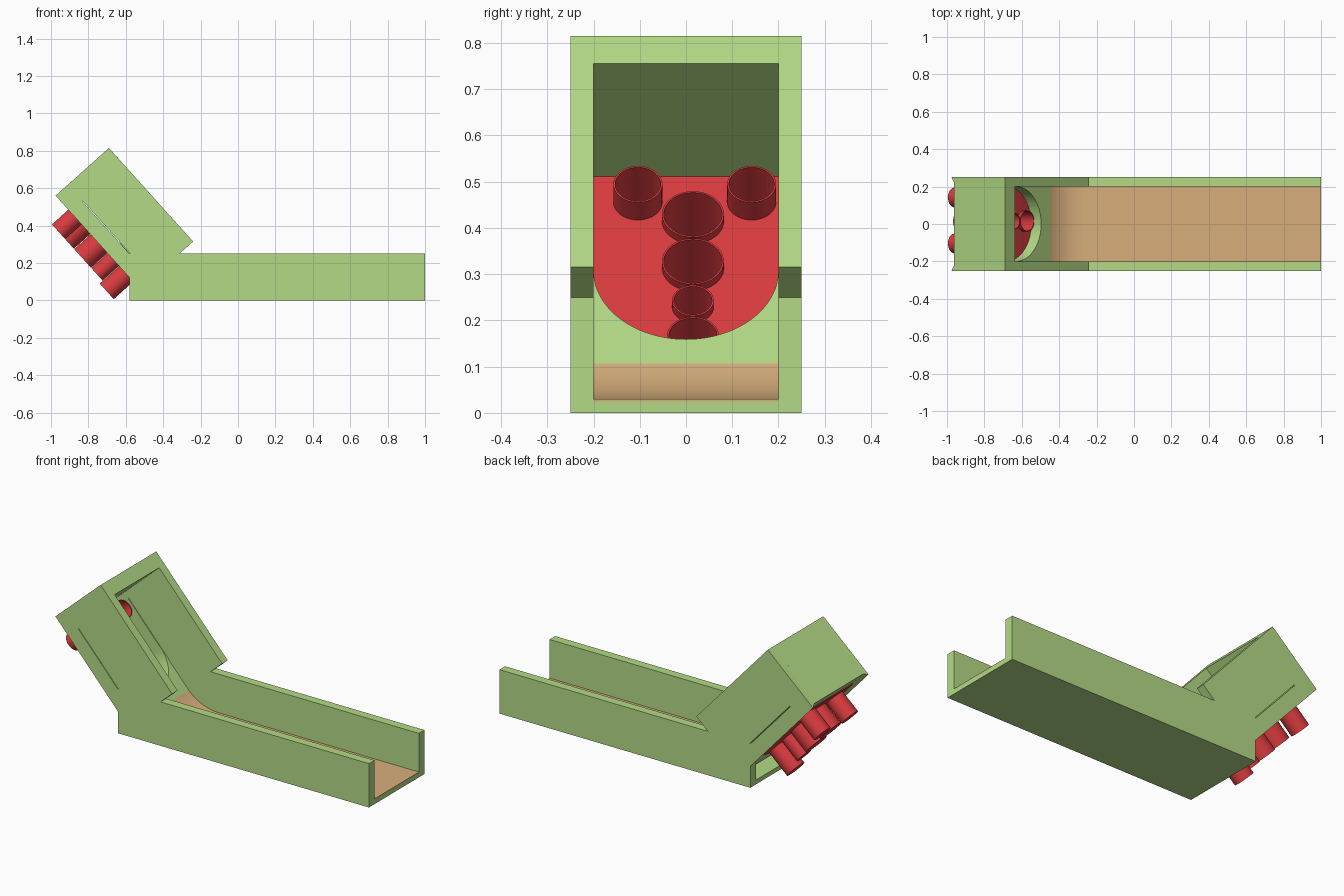
import bpy, bmesh, math
from mathutils import Vector

if "Cube" in bpy.data.objects:
    bpy.data.objects.remove(bpy.data.objects["Cube"])

def mat(name, c):
    m = bpy.data.materials.new(name)
    m.diffuse_color = (*c, 1)
    m.use_nodes = True
    m.node_tree.nodes["Principled BSDF"].inputs["Base Color"].default_value = m.diffuse_color
    return m

GREEN = mat("green", (0.45, 0.70, 0.235))
RED = mat("red", (0.70, 0.044, 0.05))
TAN = mat("tan", (0.68, 0.43, 0.20))

# Tilted head frame: d runs down the slope, depth runs into the head
TOP = Vector((-0.69, 0, 0.815))
D = Vector((0.669, 0, -0.743))
N = Vector((0.743, 0, 0.669))

def head(y, d, depth):
    return TOP + D * d - N * depth + Vector((0, y, 0))

def loft(name, rings, material, closed=False, smooth=False):
    """Skin a list of equal-length point rings; cap the ends unless closed."""
    bm = bmesh.new()
    vs = [[bm.verts.new(p) for p in r] for r in rings]
    n = len(vs[0])
    for a, b in zip(vs, vs[1:]):
        for i in range(n):
            j = (i + 1) % n
            bm.faces.new((a[i], a[j], b[j], b[i]))
    bm.faces.new(vs[0])
    bm.faces.new(vs[-1])
    bmesh.ops.recalc_face_normals(bm, faces=bm.faces)
    me = bpy.data.meshes.new(name)
    bm.to_mesh(me)
    bm.free()
    ob = bpy.data.objects.new(name, me)
    bpy.context.collection.objects.link(ob)
    if material:
        me.materials.append(material)
    if smooth:
        bpy.ops.object.select_all(action='DESELECT')
        ob.select_set(True)
        bpy.context.view_layer.objects.active = ob
        bpy.ops.object.shade_smooth_by_angle(angle=math.radians(30))
    return ob

def prism_y(name, pts, y0, y1, material, smooth=False):
    return loft(name, [[(x, y, z) for x, z in pts] for y in (y0, y1)], material, smooth=smooth)

def head_prism(name, pts, d0, d1, material):
    return loft(name, [[head(y, d, k) for y, d in pts] for k in (d0, d1)], material)

def rect(y, a, b):
    return [(-y, a), (y, a), (y, b), (-y, b)]

def cut(ob, cutter):
    cutter.hide_render = True
    cutter.hide_viewport = True
    m = ob.modifiers.new("cut", 'BOOLEAN')
    m.object = cutter
    m.solver = 'EXACT'

# Side panels, with a slanted lip along the back of the head and a thin slit
rest = [(-0.69, 0.815), (-0.24, 0.315), (-0.313, 0.25), (1, 0.25), (1, 0), (-0.58, 0)]
outer = [(-0.975, 0.56)] + rest + [(-0.58, 0.122)]
inner = [(-0.962, 0.57)] + rest + [(-0.58, 0.146)]
slit = head_prism("slit_cutter", rect(0.3, 0.118, 0.493), 0.293, 0.297, None)
for s, side in ((-1, "front"), (1, "back")):
    panel = loft(side + "_side_panel",
                 [[(x, s * y, z) for x, z in prof]
                  for y, prof in ((0.2, inner), (0.22, inner), (0.25, outer))], GREEN)
    cut(panel, slit)

# Floor and head end cap
prism_y("floor", [(-0.58, 0), (1, 0), (1, 0.025), (-0.58, 0.025)], -0.2, 0.2, GREEN)
head_prism("head_cap", rect(0.2, 0, 0.08), 0, 0.366, GREEN)

# Sloping board with a round-bottomed opening
arc = [(-0.2 * math.cos(math.pi * i / 32), 0.417 + 0.2 * math.sin(math.pi * i / 32)) for i in range(33)]
head_prism("sloping_board", arc + [(0.2, 0.727), (-0.2, 0.727)], 0.295, 0.366, GREEN)

# Lane curving up into the board
R, ang = 0.272, math.radians(48)
cx = -0.462 + R * math.sin(ang)
curve = [(cx - R * math.sin(ang * i / 16), 0.03 + R * (1 - math.cos(ang * i / 16))) for i in range(17)]
prism_y("lane", [(1, 0.022), (1, 0.03)] + curve + [(-0.44, 0.022)], -0.2, 0.2, TAN, True)

# Target plate
plate = head_prism("target_plate", [(-0.2, 0.08)] + arc + [(0.2, 0.08)], 0.366, 0.371, RED)

# Cups: y, d, radius, rim depth, bottom depth
cups = [(-0.104, 0.153, 0.053, 0.309, 0.50), (0.142, 0.153, 0.053, 0.309, 0.50),
        (0.015, 0.208, 0.067, 0.345, 0.50), (0.015, 0.345, 0.067, 0.345, 0.50),
        (0.015, 0.459, 0.045, 0.345, 0.50), (0.015, 0.562, 0.056, 0.345, 0.522)]
for i, (y, d, r, top, bottom) in enumerate(cups):
    def ring(rad, depth):
        return [head(y + rad * math.cos(t * math.pi / 20), d + rad * math.sin(t * math.pi / 20), depth)
                for t in range(40)]
    loft(f"cup_{i + 1}", [ring(r, bottom), ring(r, top), ring(r - 0.004, top),
                          ring(r - 0.004, bottom - 0.005)], RED, smooth=True)
    cut(plate, loft(f"cup_cutter_{i + 1}", [ring(r - 0.002, 0.33), ring(r - 0.002, 0.4)], None))
